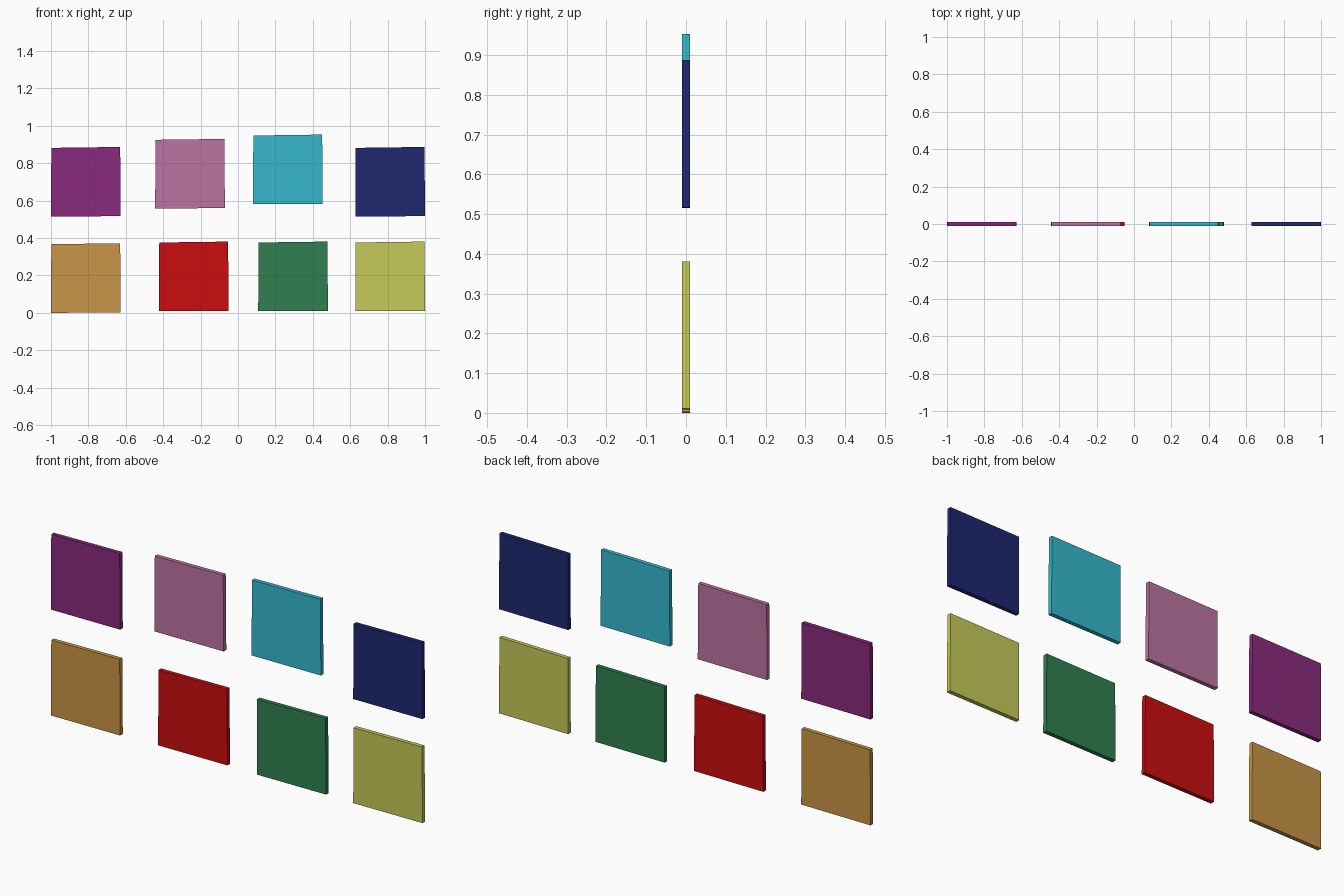
import bpy
import bmesh

if "Cube" in bpy.data.objects:
    bpy.data.objects.remove(bpy.data.objects["Cube"])

THICK = 0.02
# Slightly irregular square outline shared by every tile (x, z from lower left)
OUTLINE = [(0.0, 0.0), (0.373, 0.002), (0.370, 0.372), (0.002, 0.367)]

# name: lower-left corner x, z and sRGB colour
TILES = {
    "purple_tile": (-1.0, 0.515, (138, 42, 125)),
    "pink_tile": (-0.443, 0.558, (190, 116, 162)),
    "cyan_tile": (0.08, 0.581, (54, 185, 206)),
    "navy_tile": (0.627, 0.515, (30, 40, 112)),
    "ochre_tile": (-1.0, 0.0, (201, 150, 70)),
    "red_tile": (-0.423, 0.009, (203, 13, 16)),
    "green_tile": (0.108, 0.009, (48, 128, 80)),
    "yellow_tile": (0.627, 0.009, (198, 202, 88)),
}


def linear(c):
    c /= 255
    return c / 12.92 if c <= 0.04045 else ((c + 0.055) / 1.055) ** 2.4


def make_tile(name, x, z, rgb):
    # Flat outline extruded through the tile thickness
    bm = bmesh.new()
    face = bm.faces.new([bm.verts.new((px, -THICK / 2, pz)) for px, pz in OUTLINE])
    ext = bmesh.ops.extrude_face_region(bm, geom=[face], use_keep_orig=True)
    back = [g for g in ext["geom"] if isinstance(g, bmesh.types.BMVert)]
    bmesh.ops.translate(bm, verts=back, vec=(0, THICK, 0))
    bmesh.ops.recalc_face_normals(bm, faces=bm.faces)
    mesh = bpy.data.meshes.new(name)
    bm.to_mesh(mesh)
    bm.free()

    mat = bpy.data.materials.new(name + "_paint")
    mat.diffuse_color = (*[linear(c) for c in rgb], 1)
    mat.use_nodes = True
    mat.node_tree.nodes["Principled BSDF"].inputs["Base Color"].default_value = mat.diffuse_color
    mesh.materials.append(mat)
    obj = bpy.data.objects.new(name, mesh)
    obj.location = (x, 0, z)
    bpy.context.collection.objects.link(obj)


# Two rows of four wall tiles
for name, (x, z, rgb) in TILES.items():
    make_tile(name, x, z, rgb)
